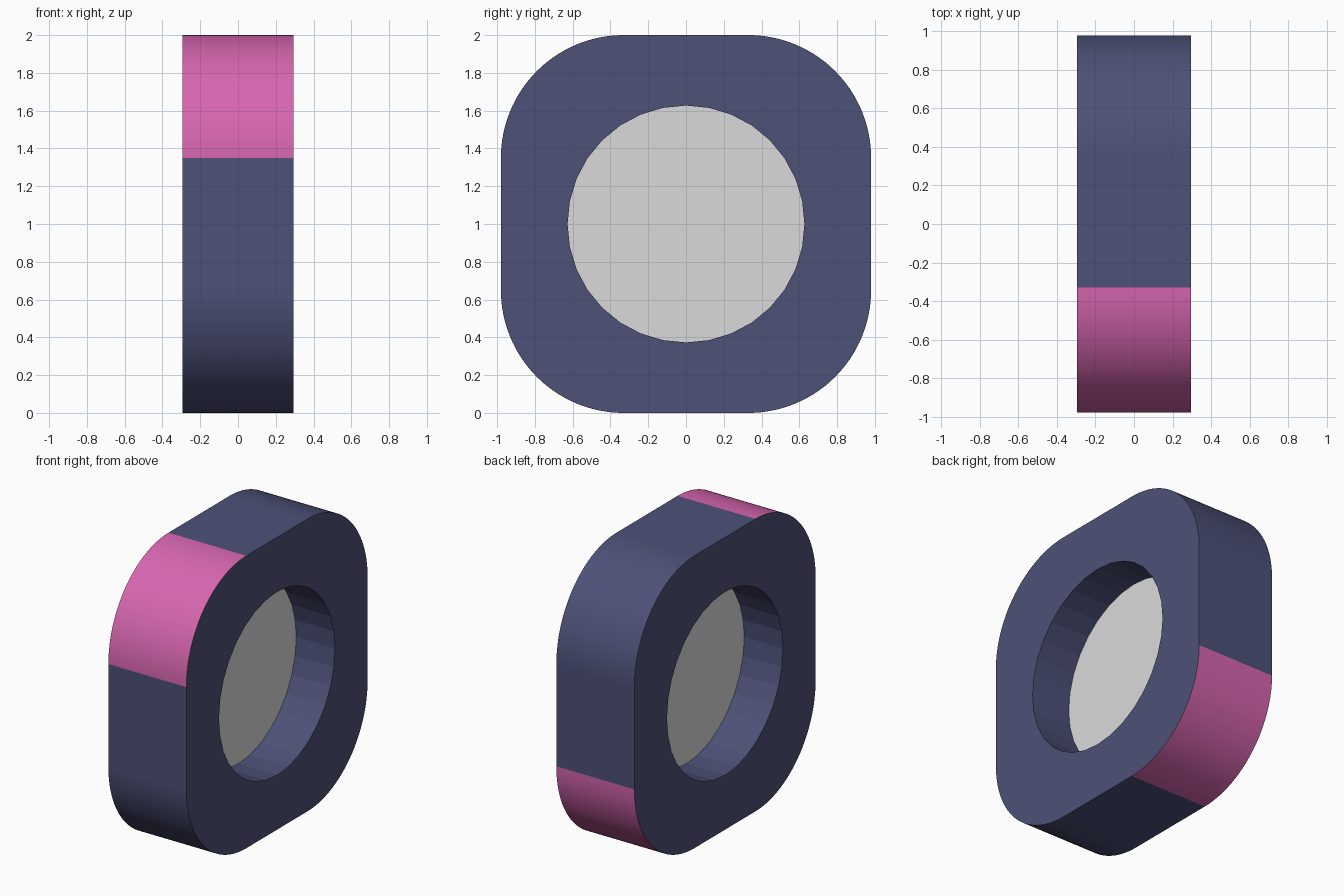
import bpy, bmesh, math

if "Cube" in bpy.data.objects:
    bpy.data.objects.remove(bpy.data.objects["Cube"])

HALF_X = 0.295            # half thickness of the frame
HALF_Y, HALF_Z = 0.98, 1.0
CORNER = 0.65             # corner radius
HOLE_R, HOLE_SIDES = 0.627, 32
ARC = 32                  # segments per rounded corner


def material(name, color):
    m = bpy.data.materials.new(name)
    m.diffuse_color = (*color, 1.0)
    m.use_nodes = True
    m.node_tree.nodes["Principled BSDF"].inputs["Base Color"].default_value = m.diffuse_color
    return m


navy = material("slate_blue", (0.074, 0.082, 0.185))
pink = material("pink", (0.68, 0.133, 0.43))
grey = material("light_grey", (0.70, 0.70, 0.70))


def finish(bm, name, mats):
    bmesh.ops.recalc_face_normals(bm, faces=bm.faces)
    me = bpy.data.meshes.new(name)
    bm.to_mesh(me)
    bm.free()
    for m in mats:
        me.materials.append(m)
    ob = bpy.data.objects.new(name, me)
    bpy.context.collection.objects.link(ob)
    return ob


def circle():
    return [(HOLE_R * math.cos(2 * math.pi * i / HOLE_SIDES),
             1 + HOLE_R * math.sin(2 * math.pi * i / HOLE_SIDES))
            for i in range(HOLE_SIDES)]


def rounded_rect():
    pts = []
    for q, (sy, sz) in enumerate([(1, 1), (-1, 1), (-1, -1), (1, -1)]):
        for i in range(ARC + 1):
            a = math.pi / 2 * (q + i / ARC)
            pts.append((sy * (HALF_Y - CORNER) + CORNER * math.cos(a),
                        1 + sz * (HALF_Z - CORNER) + CORNER * math.sin(a)))
    return pts


def walls(bm, pts, half):
    """Extrude a closed y-z loop along x; return wall faces and both rims."""
    rims = [[bm.verts.new((x, y, z)) for y, z in pts] for x in (-half, half)]
    n = len(pts)
    faces = [bm.faces.new((rims[0][i], rims[0][(i + 1) % n],
                           rims[1][(i + 1) % n], rims[1][i])) for i in range(n)]
    return faces, rims


# Frame: rounded square with a round opening
bm = bmesh.new()
outer, outer_rims = walls(bm, rounded_rect(), HALF_X)
inner, inner_rims = walls(bm, circle(), HALF_X)
for i, f in enumerate(outer):
    corner, step = divmod(i, ARC + 1)
    if step < ARC:                       # rounded part only
        f.smooth = True
        if corner in (1, 3):             # upper front and lower back
            f.material_index = 1
for side, sign in ((0, -1), (1, 1)):
    edges = []
    for rim in (outer_rims[side], inner_rims[side]):
        edges += [bm.edges.get((rim[i - 1], rim[i])) for i in range(len(rim))]
    bmesh.ops.triangle_fill(bm, use_beauty=True, use_dissolve=False,
                            edges=edges, normal=(sign, 0, 0))
finish(bm, "frame", [navy, pink])

# Thin disc closing the middle of the opening
bm = bmesh.new()
_, rims = walls(bm, circle(), 0.002)
for rim in rims:
    bm.faces.new(rim)
finish(bm, "centre_disc", [grey])
